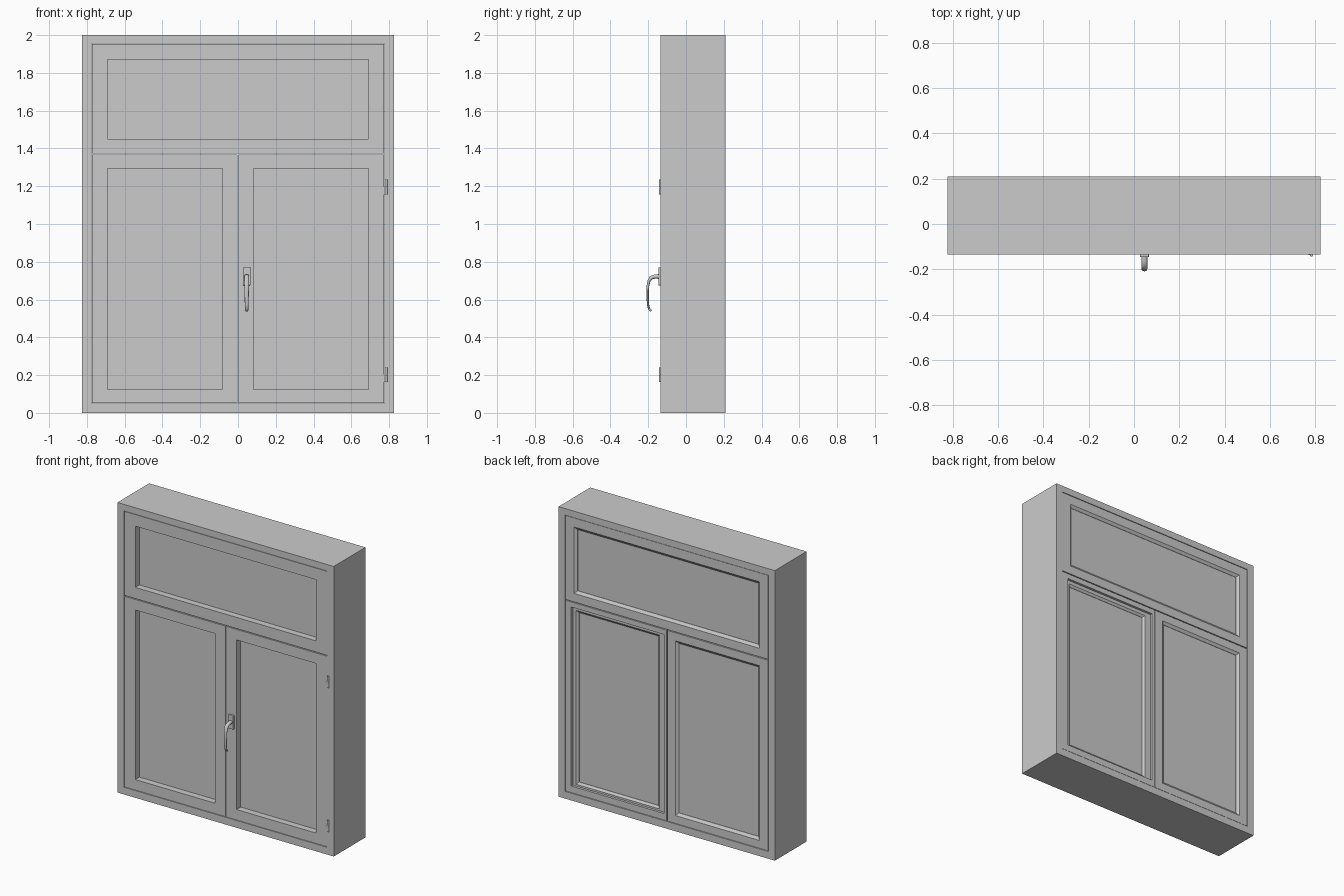
import bpy, bmesh, math

if "Cube" in bpy.data.objects:
    bpy.data.objects.remove(bpy.data.objects["Cube"])

FRONT, BACK = -0.135, 0.21


def mesh_object(name, bm):
    bmesh.ops.recalc_face_normals(bm, faces=bm.faces)
    me = bpy.data.meshes.new(name)
    bm.to_mesh(me)
    bm.free()
    ob = bpy.data.objects.new(name, me)
    bpy.context.collection.objects.link(ob)
    return ob


def grow(rect, d):
    x0, x1, z0, z1 = rect
    return (x0 - d, x1 + d, z0 - d, z1 + d)


def ring(name, loops):
    """Closed rectangular ring lofted through (rect, y) sections."""
    bm = bmesh.new()
    rows = []
    for (x0, x1, z0, z1), y in loops:
        rows.append([bm.verts.new((x, y, z)) for x, z in
                     ((x0, z0), (x1, z0), (x1, z1), (x0, z1))])
    for a, b in zip(rows, rows[1:] + rows[:1]):
        for i in range(4):
            j = (i + 1) % 4
            bm.faces.new((a[i], a[j], b[j], b[i]))
    return mesh_object(name, bm)


def box(name, rect, y0, y1, bevel=0):
    x0, x1, z0, z1 = rect
    bm = bmesh.new()
    bmesh.ops.create_cube(bm, size=1)
    for v in bm.verts:
        v.co = (x1 if v.co.x > 0 else x0, y1 if v.co.y > 0 else y0, z1 if v.co.z > 0 else z0)
    if bevel:
        bmesh.ops.bevel(bm, geom=bm.edges[:], offset=bevel, segments=2, affect='EDGES', profile=0.5)
    return mesh_object(name, bm)


def sash(name, outer, opening, y0, y1, slope, depth):
    """Sash with straight reveal in front and sloped glazing bead behind."""
    outer = grow(outer, -0.003)
    ring(name, [(outer, y0), (outer, y1), (grow(opening, slope), y1),
                (opening, y1 - depth), (opening, y0)])
    box(name + "_glass", grow(opening, 0.001), y0 + 0.045, y1 - depth - 0.002)


# outer frame
outside, inside = (-0.825, 0.825, 0, 2), (-0.775, 0.775, 0.05, 1.955)
ring("outer_frame", [(outside, FRONT), (outside, BACK), (inside, BACK), (inside, FRONT)])

# fixed top light and left sash
sash("top_light", (-0.775, 0.775, 1.37, 1.955), (-0.69, 0.69, 1.45, 1.872), FRONT + 0.001, BACK - 0.002, 0.018, 0.013)
sash("left_sash", (-0.775, 0, 0.05, 1.37), (-0.69, -0.083, 0.125, 1.294), FRONT + 0.001, BACK - 0.002, 0.018, 0.013)

# opening right sash, sitting behind a fixed rebate at the back
right = (0, 0.775, 0.05, 1.37)
sash("right_sash", right, (0.083, 0.69, 0.125, 1.294), FRONT + 0.001, 0.19, 0.015, 0.011)
lip_out, lip_in = grow(right, -0.003), (0.022, 0.73, 0.098, 1.332)
ring("right_rebate", [(lip_out, 0.191), (lip_out, BACK - 0.002), (lip_in, BACK - 0.002), (lip_in, 0.191)])

# handle plate and curved lever
box("handle_plate", (0.026, 0.066, 0.675, 0.77), -0.146, FRONT + 0.004, 0.003)
path = [(-0.138, 0.722, 0.013, 0.013), (-0.165, 0.722, 0.013, 0.011), (-0.184, 0.716, 0.013, 0.010),
        (-0.196, 0.700, 0.013, 0.008), (-0.202, 0.670, 0.012, 0.007), (-0.203, 0.620, 0.011, 0.006),
        (-0.201, 0.572, 0.010, 0.006), (-0.195, 0.550, 0.009, 0.006), (-0.184, 0.540, 0.008, 0.005)]
bm = bmesh.new()
rows = []
for i, (y, z, w, t) in enumerate(path):
    a, b = path[max(i - 1, 0)], path[min(i + 1, len(path) - 1)]
    ty, tz = b[0] - a[0], b[1] - a[1]
    n = math.hypot(ty, tz)
    row = []
    for k in range(16):
        c, s = math.cos(k * math.pi / 8), math.sin(k * math.pi / 8)
        row.append(bm.verts.new((0.046 + w * c, y - tz / n * t * s, z + ty / n * t * s)))
    rows.append(row)
for a, b in zip(rows, rows[1:]):
    for i in range(16):
        j = (i + 1) % 16
        bm.faces.new((a[i], a[j], b[j], b[i]))
bm.faces.new(rows[0])
bm.faces.new(rows[-1])
lever = mesh_object("handle_lever", bm)
smooth = [lever]

# hinges: two knuckles and a thin leaf each
for n, zc in (("lower", 0.202), ("upper", 1.195)):
    for part, dz in (("bottom", -0.02), ("top", 0.02)):
        bpy.ops.mesh.primitive_cylinder_add(vertices=16, radius=0.007, depth=0.039,
                                            location=(0.784, -0.137, zc + dz))
        bpy.context.object.name = f"{n}_hinge_{part}_knuckle"
        smooth.append(bpy.context.object)
    box(f"{n}_hinge_leaf", (0.770, 0.784, zc - 0.039, zc), -0.138, -0.13)

# smooth rounded hardware
for ob in smooth:
    bpy.ops.object.select_all(action='DESELECT')
    ob.select_set(True)
    bpy.context.view_layer.objects.active = ob
    bpy.ops.object.shade_smooth_by_angle(angle=math.radians(40))
